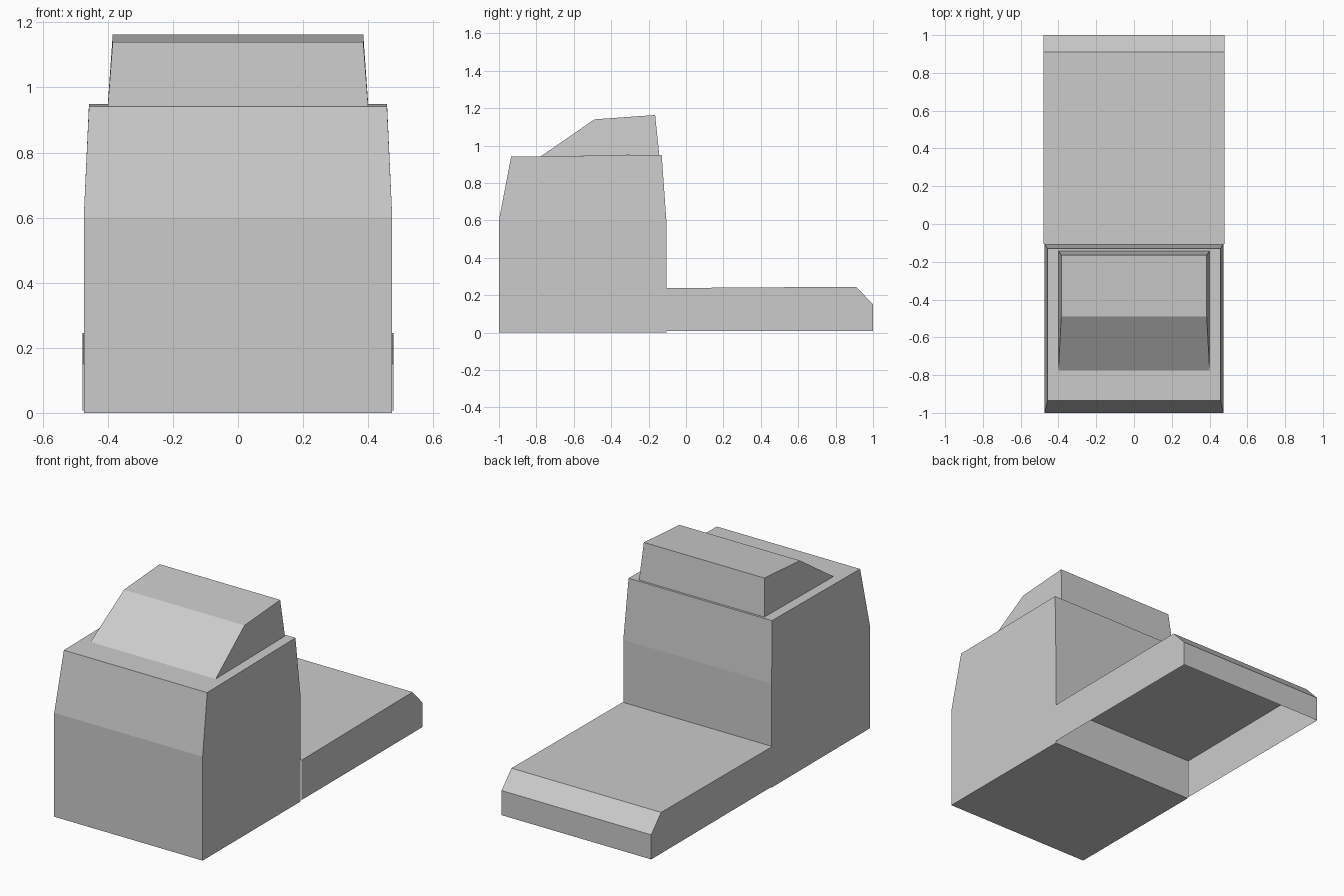
import bpy
import bmesh

if "Cube" in bpy.data.objects:
    bpy.data.objects.remove(bpy.data.objects["Cube"], do_unlink=True)

grey = bpy.data.materials.new("light_grey")
grey.use_nodes = True
colour = (0.6, 0.6, 0.6, 1)
grey.diffuse_color = colour
grey.node_tree.nodes["Principled BSDF"].inputs["Base Color"].default_value = colour


def finish(name, bm):
    mesh = bpy.data.meshes.new(name)
    bm.to_mesh(mesh)
    bm.free()
    mesh.materials.append(grey)
    obj = bpy.data.objects.new(name, mesh)
    bpy.context.collection.objects.link(obj)
    return obj


def stacked_body(name, levels):
    """Closed body through rings of (half width, front y, front z, back y, back z)."""
    bm = bmesh.new()
    rings = []
    for w, fy, fz, by, bz in levels:
        corners = ((-w, fy, fz), (w, fy, fz), (w, by, bz), (-w, by, bz))
        rings.append([bm.verts.new(c) for c in corners])
    bm.faces.new(rings[0][::-1])
    bm.faces.new(rings[-1])
    for low, high in zip(rings, rings[1:]):
        for i in range(4):
            j = (i + 1) % 4
            bm.faces.new((low[i], low[j], high[j], high[i]))
    return finish(name, bm)


def open_tray(name, w, profile):
    """Thin shell across x from a (y, z) outline, left open underneath and in front."""
    bm = bmesh.new()
    right = [bm.verts.new((-w, y, z)) for y, z in profile]
    left = [bm.verts.new((w, y, z)) for y, z in profile]
    bm.faces.new(right)
    bm.faces.new(left[::-1])
    for i in range(1, len(profile) - 1):
        bm.faces.new((right[i], left[i], left[i + 1], right[i + 1]))
    return finish(name, bm)


# Tall cab with upper walls leaning inwards
stacked_body("cab", [
    (0.474, -1.0, 0.0, -0.105, 0.0),
    (0.474, -1.0, 0.6, -0.105, 0.6),
    (0.458, -0.935, 0.941, -0.13, 0.95),
])

# Wedge-shaped roof fairing
stacked_body("roof_fairing", [
    (0.4, -0.775, 0.943, -0.143, 0.95),
    (0.385, -0.49, 1.14, -0.165, 1.163),
])

# Hollow rear bed with a chamfered tail
open_tray("rear_bed", 0.478, [
    (-0.105, 0.008), (-0.105, 0.238), (0.91, 0.245), (1.0, 0.15), (1.0, 0.008),
])
